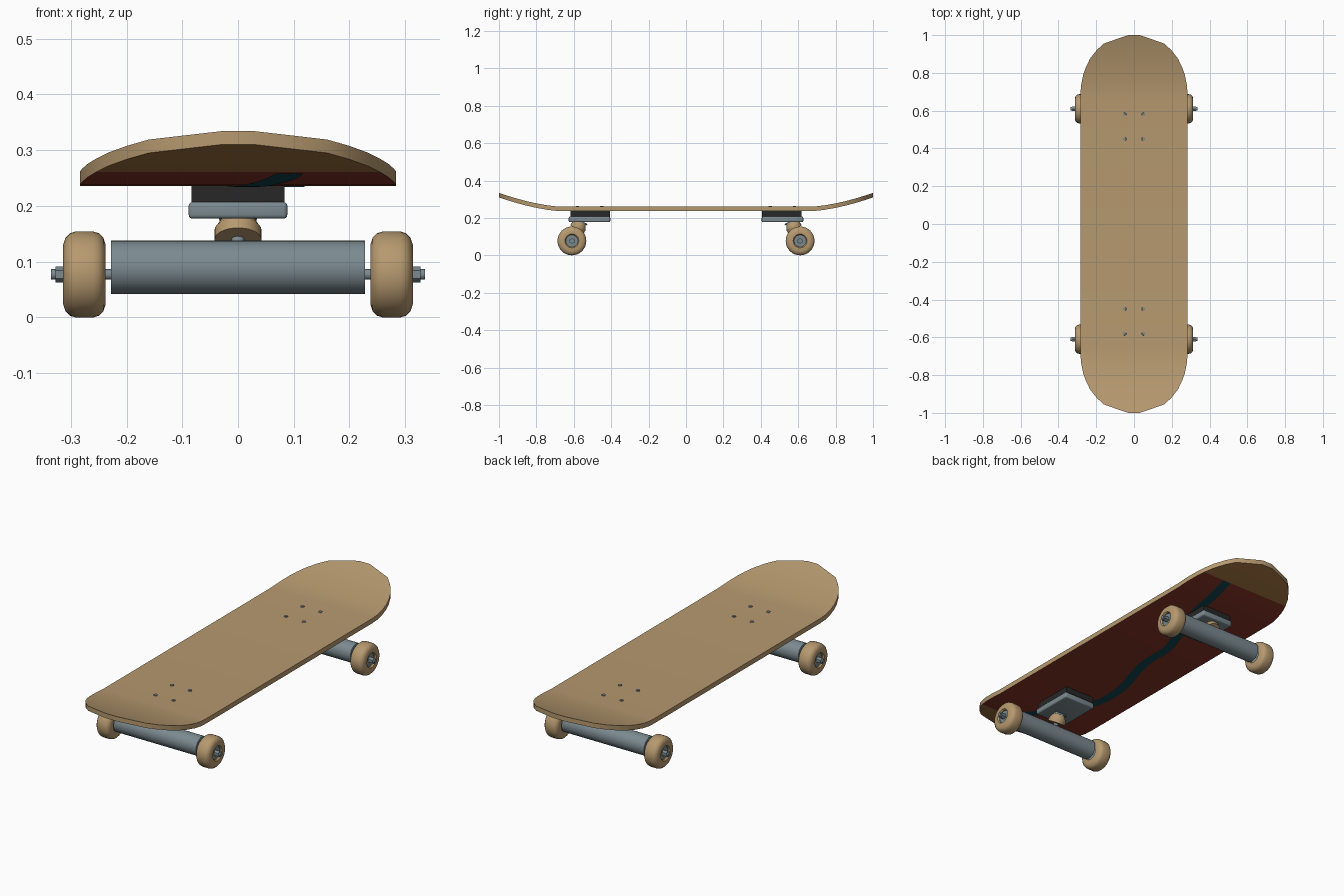
import bpy, bmesh
from math import pi, radians, sqrt
from mathutils import Matrix, Vector

cube = bpy.data.objects.get("Cube")
if cube:
    bpy.data.objects.remove(cube, do_unlink=True)


def material(name, rgb):
    m = bpy.data.materials.new(name)
    m.use_nodes = True
    m.diffuse_color = (*rgb, 1)
    m.node_tree.nodes["Principled BSDF"].inputs["Base Color"].default_value = (*rgb, 1)
    return m


wood = material("light wood", (0.47, 0.32, 0.16))
steel = material("blue grey metal", (0.2, 0.255, 0.28))
rubber = material("black rubber", (0.02, 0.02, 0.02))
red = material("dark red", (0.24, 0.035, 0.02))
brown = material("golden brown", (0.36, 0.17, 0.05))
teal = material("dark teal", (0.006, 0.06, 0.08))
parts = []


def add(name, bm, *mats):
    mesh = bpy.data.meshes.new(name)
    bm.to_mesh(mesh)
    bm.free()
    for m in mats:
        mesh.materials.append(m)
    ob = bpy.data.objects.new(name, mesh)
    bpy.context.collection.objects.link(ob)
    parts.append(ob)
    return ob


def rod(name, center, axis, length, r1, r2, mat, sides=32):
    """Cylinder or cone along an axis, r1 at its start."""
    bm = bmesh.new()
    turn = Vector(axis).to_track_quat("Z", "Y").to_matrix().to_4x4()
    bmesh.ops.create_cone(bm, cap_ends=True, segments=sides, radius1=r1, radius2=r2,
                          depth=length, matrix=Matrix.Translation(center) @ turn)
    return add(name, bm, mat)


def box(name, center, size, mat, bevel=0):
    bm = bmesh.new()
    bmesh.ops.create_cube(bm, size=1, matrix=Matrix.Translation(center) @ Matrix.Diagonal((*size, 1)))
    if bevel:
        bmesh.ops.bevel(bm, geom=bm.edges[:], offset=bevel, segments=3, profile=0.5, affect="EDGES")
    return add(name, bm, mat)


# Deck: cross strips that follow the outline and the upturned ends
DECK, THICK, BEND, ART_END = 0.236, 0.024, 0.66, 0.83


def underside(y):
    return DECK + 0.074 * (max(0, abs(y) - BEND) / (1 - BEND)) ** 1.6


outline = [(0.66, 0.283), (0.70, 0.283), (0.74, 0.279), (0.79, 0.269), (0.83, 0.255),
           (0.875, 0.233), (0.92, 0.198), (0.955, 0.16), (0.978, 0.095), (1.0, 0.03)]
stations = [(-y, w) for y, w in reversed(outline)] + outline
bm = bmesh.new()
rings = []
for y, w in stations:
    z = underside(y)
    rings.append([bm.verts.new(p) for p in
                  ((-w, y, z), (w, y, z), (w, y, z + THICK), (-w, y, z + THICK))])
for a, b in zip(rings, rings[1:]):
    for i in range(4):
        j = (i + 1) % 4
        face = bm.faces.new((a[i], a[j], b[j], b[i]))
        if i == 0:
            middle = abs(face.calc_center_median().y) < ART_END
            face.material_index = 1 if middle else 2
bm.faces.new(rings[0])
bm.faces.new(rings[-1])
bmesh.ops.recalc_face_normals(bm, faces=bm.faces)
add("deck", bm, wood, red, brown)

# Wavy painted stripe under the deck
path = [(-0.83, 0.1), (-0.70, 0.034), (-0.56, -0.07), (-0.43, -0.134), (-0.325, -0.14),
        (-0.21, -0.126), (-0.105, -0.087), (0.03, -0.055), (0.186, -0.06), (0.34, 0.0),
        (0.595, 0.084), (0.83, 0.115)]


def stripe_x(y):
    for (y0, x0), (y1, x1) in zip(path, path[1:]):
        if y <= y1:
            return x0 + (x1 - x0) * (y - y0) / (y1 - y0)
    return path[-1][1]


bm = bmesh.new()
last, steps = None, 80
for k in range(steps + 1):
    y = ART_END * (2 * k / steps - 1)
    ahead, behind = stripe_x(min(y + 0.04, ART_END)), stripe_x(max(y - 0.04, -ART_END))
    half = 0.024 * sqrt(1 + ((ahead - behind) / 0.08) ** 2)
    x, z = (ahead + behind + stripe_x(y)) / 3, underside(y) - 0.002
    pair = [bm.verts.new((x - half, y, z)), bm.verts.new((x + half, y, z))]
    if last:
        bm.faces.new((last[0], pair[0], pair[1], last[1]))
    last = pair
add("underside_stripe", bm, teal)

# Wheel: rounded ring spun about the axle
AXLE_Z = 0.077
half_profile = [(0.031, 0.032), (0.038, 0.037), (0.038, 0.054), (0.034, 0.066), (0.026, 0.074), (0.016, 0.077)]
profile = half_profile + [(-x, r) for x, r in reversed(half_profile)]


def wheel(name, center):
    bm = bmesh.new()
    vs = [bm.verts.new((x, 0, r)) for x, r in profile]
    es = [bm.edges.new((v, vs[(i + 1) % len(vs)])) for i, v in enumerate(vs)]
    bmesh.ops.spin(bm, geom=vs + es, cent=(0, 0, 0), axis=(1, 0, 0), angle=2 * pi, steps=32)
    bmesh.ops.remove_doubles(bm, verts=bm.verts, dist=0.0005)
    bmesh.ops.recalc_face_normals(bm, faces=bm.faces)
    bmesh.ops.translate(bm, verts=bm.verts, vec=center)
    add(name, bm, wood)


# Trucks: one at each end, turned outward
for end, s in (("front", -1), ("back", 1)):
    y = 0.61 * s
    box(end + "_riser_pad", (0, 0.512 * s, 0.2215), (0.166, 0.212, 0.031), rubber)
    box(end + "_baseplate", (0, 0.516 * s, 0.192), (0.177, 0.222, 0.03), steel, 0.007)

    # Tilted bushing stack
    down = Vector((0, 0.5 * s, -0.87))
    pivot = Vector((0, 0.572 * s, 0.157))
    rod(end + "_bushing_top", pivot - down * 0.012, down, 0.026, 0.027, 0.042, wood)
    rod(end + "_bushing", pivot + down * 0.01, down, 0.02, 0.042, 0.042, wood)
    rod(end + "_washer", pivot - down * 0.027, down, 0.008, 0.034, 0.034, steel)
    rod(end + "_kingpin", pivot + down * 0.002, down, 0.07, 0.012, 0.012, steel, 16)

    # Hanger, axle, wheels
    rod(end + "_hanger", (0, y, 0.0895), (1, 0, 0), 0.456, 0.048, 0.048, steel)
    rod(end + "_axle", (0, y, AXLE_Z), (1, 0, 0), 0.67, 0.0095, 0.0095, steel, 16)
    for side, t in (("left", 1), ("right", -1)):
        name = end + "_" + side
        wheel(name + "_wheel", (0.2755 * t, y, AXLE_Z))
        rod(name + "_bearing", (0.2755 * t, y, AXLE_Z), (1, 0, 0), 0.054, 0.033, 0.033, steel)
        rod(name + "_axle_nut", (0.314 * t, y, AXLE_Z), (1, 0, 0), 0.026, 0.0145, 0.0145, steel, 6)
        # Mounting bolts
        for row, by in (("inner", 0.45), ("outer", 0.58)):
            rod(name + "_" + row + "_bolt", (0.05 * t, by * s, DECK + THICK), (0, 0, 1),
                0.006, 0.01, 0.009, steel, 12)

bpy.ops.object.select_all(action="DESELECT")
for ob in parts:
    ob.select_set(True)
bpy.context.view_layer.objects.active = parts[0]
bpy.ops.object.shade_smooth_by_angle(angle=radians(35))
